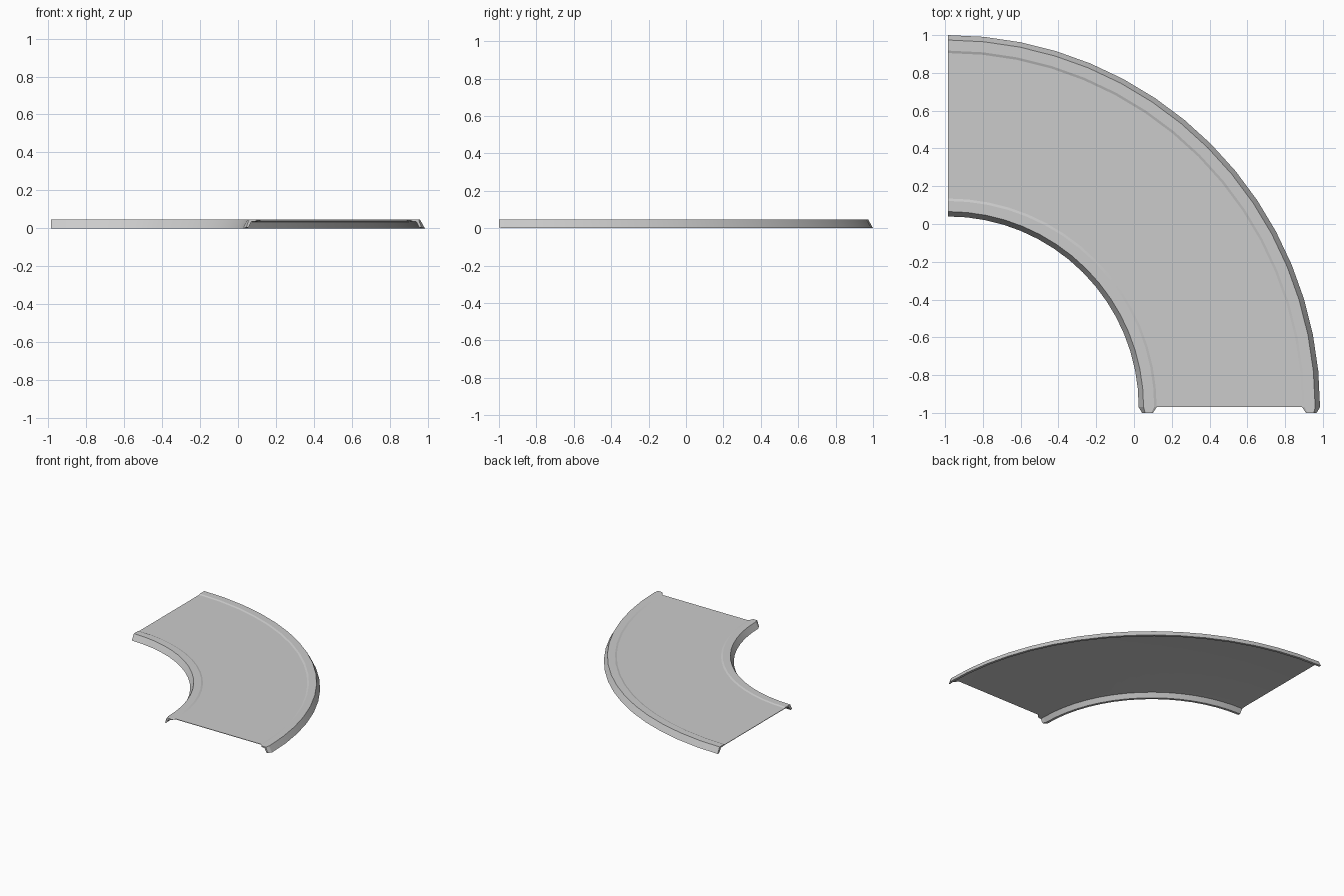
import bpy, bmesh
from math import sin, cos, pi, radians

cube = bpy.data.objects.get("Cube")
if cube:
    bpy.data.objects.remove(cube)

CX, CY = -0.985, -0.97        # centre of the bend
INNER, OUTER = 1.01, 1.97
SEGMENTS = 16

grey = bpy.data.materials.new("road grey")
grey.use_nodes = True
grey.diffuse_color = (0.6, 0.6, 0.6, 1)
grey.node_tree.nodes["Principled BSDF"].inputs["Base Color"].default_value = (0.6, 0.6, 0.6, 1)

# Kerb section as (distance from road edge, height)
kerb_top = [(0, 0), (0.026, 0.047), (0.082, 0.047), (0.095, 0.042)]
kerb_under = [(0.088, 0.038), (0.045, 0.034), (0.02, 0)]


def finish(name, bm):
    bmesh.ops.recalc_face_normals(bm, faces=bm.faces)
    mesh = bpy.data.meshes.new(name)
    bm.to_mesh(mesh)
    bm.free()
    mesh.materials.append(grey)
    obj = bpy.data.objects.new(name, mesh)
    bpy.context.collection.objects.link(obj)
    bpy.ops.object.select_all(action='DESELECT')
    obj.select_set(True)
    bpy.context.view_layer.objects.active = obj
    bpy.ops.object.shade_smooth_by_angle(angle=radians(20))
    return obj


def loft(bm, rings):
    """Join matching closed rings of points and cap both ends."""
    rings = [[bm.verts.new(p) for p in ring] for ring in rings]
    for a, b in zip(rings, rings[1:]):
        for i in range(len(a)):
            j = (i + 1) % len(a)
            bm.faces.new((a[i], a[j], b[j], b[i]))
    bm.faces.new(rings[0])
    bm.faces.new(rings[-1])


# Road bed with raised kerbs, swept through a quarter turn
section = [(INNER + d, z) for d, z in kerb_top]
section += [(OUTER - d, z) for d, z in reversed(kerb_top)]
section += [(OUTER - d, z) for d, z in reversed(kerb_under)]
section += [(INNER + d, z) for d, z in kerb_under]
bm = bmesh.new()
angles = [pi / 2 * i / SEGMENTS for i in range(SEGMENTS + 1)]
loft(bm, [[(CX + r * cos(a), CY + r * sin(a), z) for r, z in section] for a in angles])
finish("curved_road", bm)

# Tapered joining tabs on the front ends of the kerbs
for name, edge, side in (("inner_tab", INNER, 1), ("outer_tab", OUTER, -1)):
    bm = bmesh.new()
    outline = kerb_top + kerb_under
    back = [(CX + edge + side * d, CY, z) for d, z in outline]
    front = [(CX + edge + side * (0.045 + (d - 0.045) * 0.6), -1, max(z, 0.004))
             for d, z in outline]
    loft(bm, [back, front])
    finish(name, bm)
